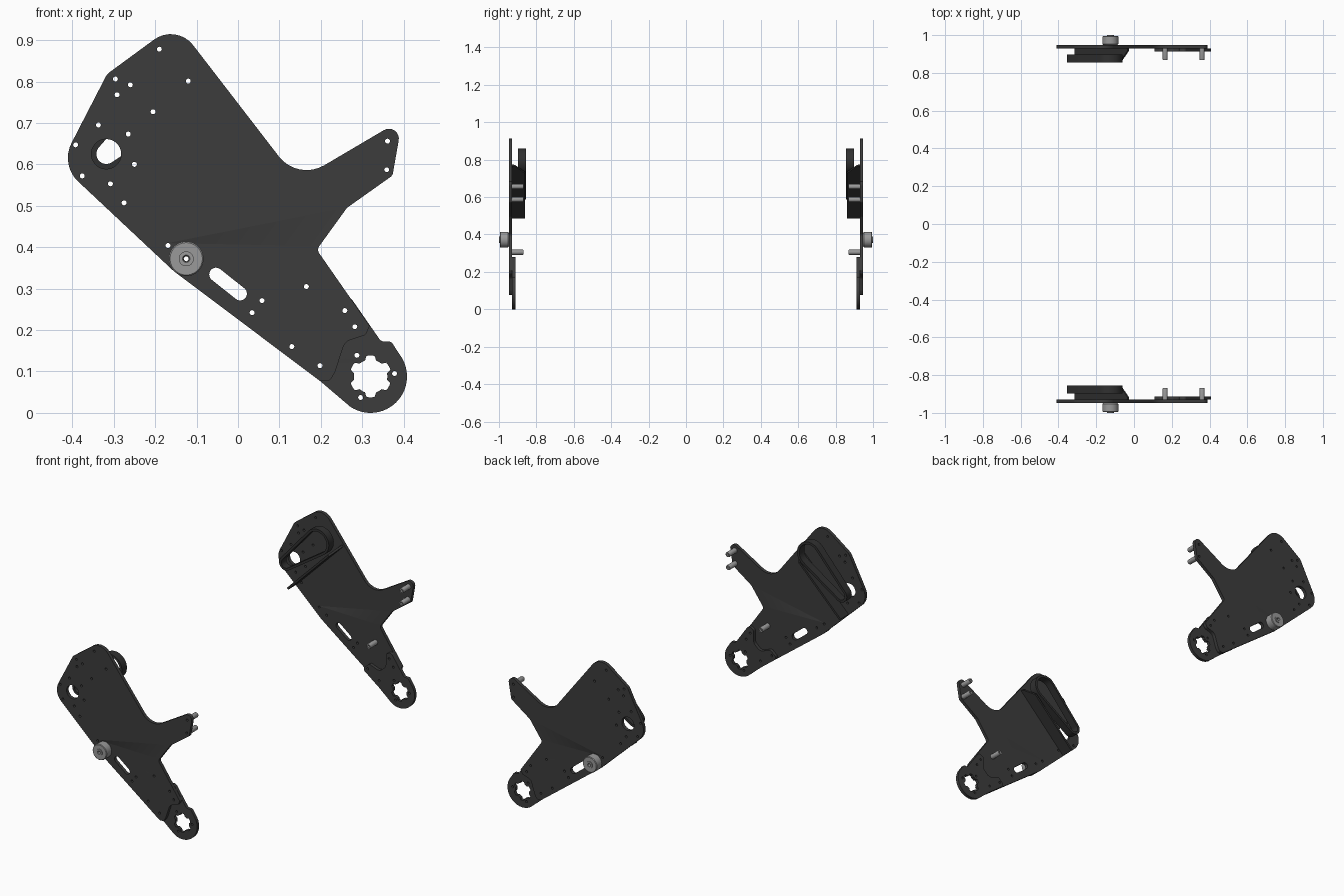
import bpy, bmesh, math
from mathutils import Vector, Matrix

if "Cube" in bpy.data.objects:
    bpy.data.objects.remove(bpy.data.objects["Cube"])


def material(name, v):
    m = bpy.data.materials.new(name)
    m.diffuse_color = (v, v, v, 1)
    m.use_nodes = True
    m.node_tree.nodes["Principled BSDF"].inputs["Base Color"].default_value = m.diffuse_color
    return m


DARK = material("dark_steel", 0.045)
BLACK = material("black_rubber", 0.03)
GREY = material("bare_metal", 0.32)


def circle(x, z, r, n=16):
    return [(x + r * math.cos(2 * math.pi * i / n), z + r * math.sin(2 * math.pi * i / n)) for i in range(n)]


def rounded(pts, n=8):
    """Outline from (x, z, corner radius)."""
    out = []
    for i, (x, z, r) in enumerate(pts):
        p = Vector((x, z))
        if r == 0:
            out.append((x, z))
            continue
        a = (Vector(pts[i - 1][:2]) - p)
        b = (Vector(pts[(i + 1) % len(pts)][:2]) - p)
        half = a.angle(b) / 2
        t = min(r / math.tan(half), a.length * 0.49, b.length * 0.49) if r < 0.03 else r / math.tan(half)
        r = t * math.tan(half)
        a.normalize()
        b.normalize()
        c = p + (a + b).normalized() * (r / math.sin(half))
        v0, v1 = p + a * t - c, p + b * t - c
        turn = v0.angle_signed(v1)
        for k in range(n + 1):
            q = Matrix.Rotation(-turn * k / n, 2) @ v0
            out.append((c.x + q.x, c.y + q.y))
    return out


def capsule(x0, z0, r0, x1, z1, r1, n=16):
    """Outline of a belt around two circles."""
    d = math.hypot(x1 - x0, z1 - z0)
    ang = math.atan2(z1 - z0, x1 - x0)
    w = math.acos((r0 - r1) / d)
    out = []
    for x, z, r, s, e in ((x1, z1, r1, -w, w), (x0, z0, r0, w, 2 * math.pi - w)):
        for k in range(n + 1):
            a = ang + s + (e - s) * k / n
            out.append((x + r * math.cos(a), z + r * math.sin(a)))
    return out


def finish(name, mesh, mat):
    """Add the front part and mirror it to the back side."""
    ob = bpy.data.objects.new(name, mesh)
    bpy.context.collection.objects.link(ob)
    mesh.materials.clear()
    mesh.materials.append(mat)
    bpy.ops.object.select_all(action='DESELECT')
    ob.select_set(True)
    bpy.context.view_layer.objects.active = ob
    bpy.ops.object.shade_smooth_by_angle(angle=math.radians(30))
    mod = ob.modifiers.new("Mirror", 'MIRROR')
    mod.use_axis = (False, True, False)
    mod.use_mirror_merge = False
    return ob


def plate(name, loops, y0, y1, mat):
    """Flat sheet from an outline and hole loops, between y0 and y1."""
    cu = bpy.data.curves.new(name + "_profile", 'CURVE')
    cu.dimensions = '2D'
    cu.fill_mode = 'BOTH'
    cu.extrude = abs(y1 - y0) / 2
    for loop in loops:
        s = cu.splines.new('POLY')
        s.points.add(len(loop) - 1)
        for p, (x, z) in zip(s.points, loop):
            p.co = (x, z, 0, 1)
        s.use_cyclic_u = True
    tmp = bpy.data.objects.new(name + "_tmp", cu)
    bpy.context.collection.objects.link(tmp)
    dg = bpy.context.evaluated_depsgraph_get()
    dg.update()
    mesh = bpy.data.meshes.new_from_object(tmp.evaluated_get(dg))
    bpy.data.objects.remove(tmp)
    mesh.transform(Matrix.Translation((0, (y0 + y1) / 2, 0)) @ Matrix.Rotation(math.pi / 2, 4, 'X'))
    bm = bmesh.new()
    bm.from_mesh(mesh)
    bmesh.ops.remove_doubles(bm, verts=bm.verts, dist=1e-5)
    bmesh.ops.recalc_face_normals(bm, faces=bm.faces)
    bm.to_mesh(mesh)
    bm.free()
    return finish(name, mesh, mat)


def lathe(name, x, z, profile, mat, n=40):
    """Closed (radius, y) profile spun about a y axis."""
    bm = bmesh.new()
    rings = [[bm.verts.new((px, y, pz)) for px, pz in circle(x, z, r, n)] for r, y in profile]
    for i, ring in enumerate(rings):
        nxt = rings[(i + 1) % len(rings)]
        for k in range(n):
            j = (k + 1) % n
            bm.faces.new((ring[k], ring[j], nxt[j], nxt[k]))
    bmesh.ops.recalc_face_normals(bm, faces=bm.faces)
    mesh = bpy.data.meshes.new(name)
    bm.to_mesh(mesh)
    bm.free()
    return finish(name, mesh, mat)


# Main side plate
body = rounded([(-.316, .818, .03), (-.149, .9405, .068), (.1442, .560, .084), (.397, .709, .024),
                (.373, .573, .015), (.263, .495, .02), (.19, .394, .015), (.318, .21, .006),
                (.308, .188, .015), (.258, .172, .028), (.235, .10, .028), (.222, .077, .015),
                (.198, .077, 0), (-.155, .342, .029), (-.429, .599, .078)])
holes = [(-.19, .878), (-.12, .801), (-.296, .806), (-.26, .792), (-.292, .768), (-.205, .727),
         (-.337, .695), (-.265, .673), (-.392, .647), (-.25, .6), (-.376, .572), (-.308, .553),
         (-.275, .507), (-.169, .404), (.058, .271), (.034, .242), (-.125, .372)]
pins = [(.165, .305), (.361, .656), (.359, .587)]
joint = [(.13, .16), (.198, .114), (.282, .208), (.258, .247)]
hub = (.32, .088)
plate("side_plate", [body, circle(-.318, .625, .036, 32), capsule(-.053, .334, .0165, .005, .288, .0165)]
      + [circle(x, z, .006) for x, z in holes + pins + joint], -.947, -.929, DARK)

# End bracket with lobed hub opening
arc = [(hub[0] + .088 * math.cos(math.radians(a)), hub[1] + .088 * math.sin(math.radians(a)), 0)
       for a in range(38, -128, -6)]
bracket = rounded([(.268, .284, .018), (.345, .173, .012), (.37, .172, .01)] + arc
                  + [(.198, .077, 0), (.098, .153, .016), (.14, .188, .015), (.2, .165, .028),
                     (.238, .2, .028), (.238, .268, .015)])
star = []
for k in range(96):
    a = 2 * math.pi * k / 96
    r = .0455 + .005 * max(-1, min(1, -2.5 * math.cos(6 * a)))
    star.append((hub[0] + r * math.cos(a), hub[1] + r * math.sin(a)))
plate("end_bracket", [bracket, star] + [circle(x, z, .006) for x, z in
      joint + [(.287, .139), (.378, .095), (.296, .037)]], -.929, -.912, DARK)

# Belt-shaped loop standing off the inner face
plate("inner_loop", [capsule(-.318, .625, .037, -.13, .79, .07),
                     capsule(-.318, .625, .024, -.13, .79, .057)], -.897, -.855, BLACK)

# Diagonal flange with a clipped upper end
bm = bmesh.new()
n = Vector((.004, 0, -.004))
side = [Vector(p) for p in ((-.31, -.929, .49), (-.03, -.929, .77), (-.032, -.915, .768),
                            (-.068, -.862, .732), (-.31, -.862, .49))]
face = bm.faces.new([bm.verts.new(p - n) for p in side])
ext = bmesh.ops.extrude_face_region(bm, geom=[face])
bmesh.ops.translate(bm, vec=n * 2, verts=[g for g in ext["geom"] if isinstance(g, bmesh.types.BMVert)])
bmesh.ops.recalc_face_normals(bm, faces=bm.faces)
me = bpy.data.meshes.new("diagonal_flange")
bm.to_mesh(me)
bm.free()
finish("diagonal_flange", me, BLACK)

# Outer roller with recessed centre
lathe("roller", -.125, .372, [(.007, -.947), (.036, -.947), (.042, -.952), (.042, -.992), (.039, -.995),
                              (.018, -.995), (.018, -1.0), (.009, -1.0), (.007, -.998)], GREY)

# Hollow spacer pins on the inner face
for i, (x, z) in enumerate(pins):
    lathe(f"spacer_pin_{i + 1}", x, z, [(.006, -.929), (.0135, -.929), (.0135, -.872), (.012, -.868),
                                       (.006, -.868)], GREY, 24)
